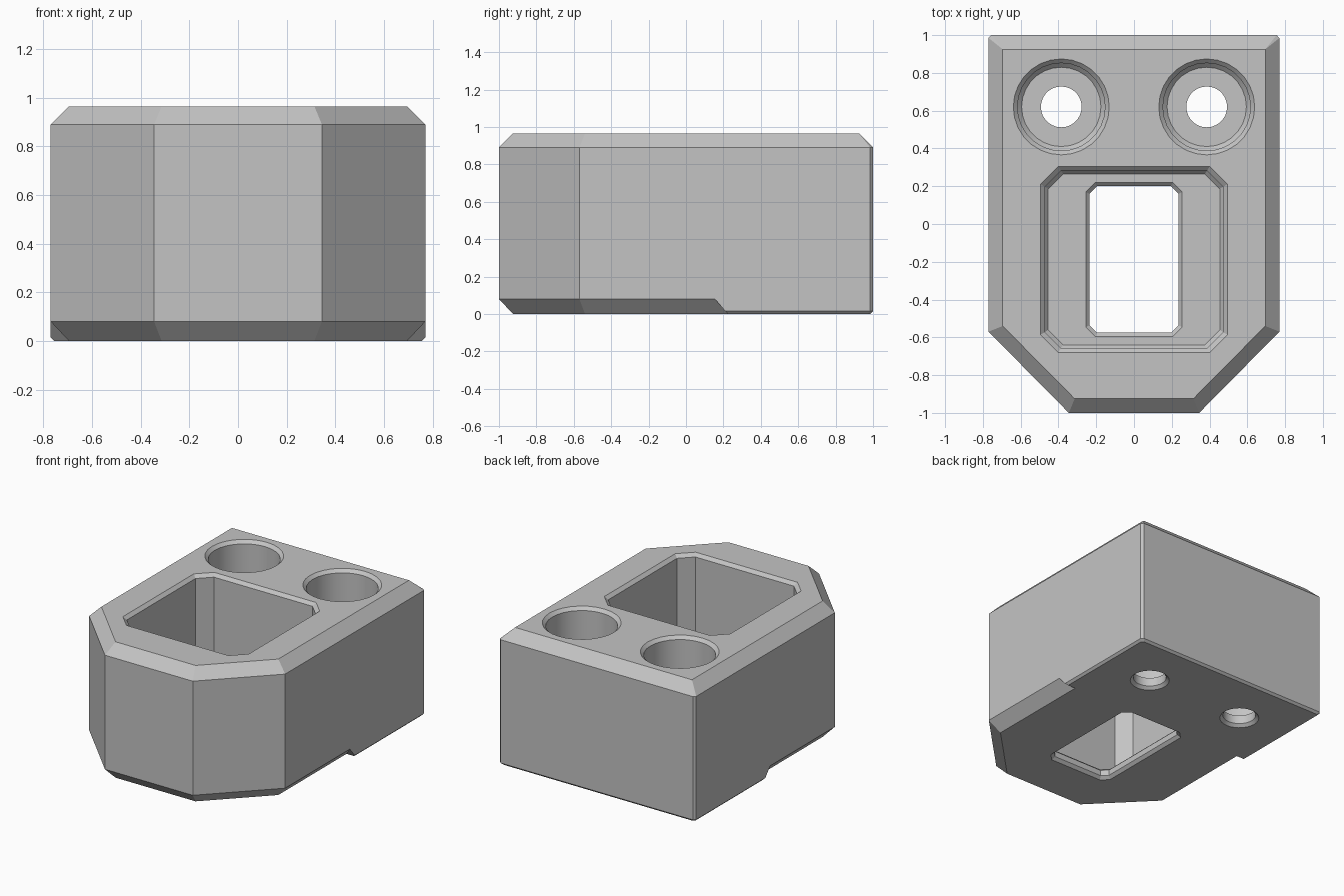
import bpy, bmesh, math

if "Cube" in bpy.data.objects:
    bpy.data.objects.remove(bpy.data.objects["Cube"], do_unlink=True)

grey = bpy.data.materials.new("plain grey")
grey.use_nodes = True
grey.diffuse_color = (0.55, 0.55, 0.55, 1)
grey.node_tree.nodes["Principled BSDF"].inputs["Base Color"].default_value = grey.diffuse_color


def loft(name, rings):
    """Solid skinned through rings that share one point count."""
    bm = bmesh.new()
    loops = [[bm.verts.new(p) for p in ring] for ring in rings]
    n = len(loops[0])
    for low, high in zip(loops, loops[1:]):
        for i in range(n):
            j = (i + 1) % n
            bm.faces.new((low[i], low[j], high[j], high[i]))
    bm.faces.new(loops[0][::-1])
    bm.faces.new(loops[-1])
    bmesh.ops.remove_doubles(bm, verts=bm.verts, dist=1e-5)
    bmesh.ops.recalc_face_normals(bm, faces=bm.faces)
    mesh = bpy.data.meshes.new(name)
    bm.to_mesh(mesh)
    bm.free()
    mesh.materials.append(grey)
    obj = bpy.data.objects.new(name, mesh)
    bpy.context.collection.objects.link(obj)
    return obj


def mirrored(half):
    return half + [(-x, y, z) for x, y, z in reversed(half)]


def cut_rect(hx, hy, c, z, cy=-0.1875):
    """Rectangle with clipped corners."""
    return mirrored([(hx - c, cy + hy, z), (hx, cy + hy - c, z),
                     (hx, cy - hy + c, z), (hx - c, cy - hy, z)])


def circle(cx, cy, r, z, n=28):
    return [(cx + r * math.cos(math.tau * i / n),
             cy + r * math.sin(math.tau * i / n), z) for i in range(n)]


TOP, RIM, FLOOR = 0.965, 0.89, 0.08
W, B = 0.77, 0.015      # half width, small bevel
D = 0.075               # large chamfer


def wall(z):
    return mirrored([(W - B, 1, z), (W, 1 - B, z), (W, 0.21, z),
                     (W, 0.155, z), (W, -0.57, z), (0.345, -1, z)])


# Body: wide chamfer round the front underside, stepping to a small bevel behind
base = mirrored([(W - 2 * B, 1 - B, 0), (W - B, 1 - 2 * B, 0), (W - B, 0.225, 0),
                 (W - D, 0.225, 0), (W - D, -0.54, 0), (0.314, -1 + D, 0)])
lower = [(x, y, B if y > 0.2 else 0.08) for x, y, z in wall(0)]
crown = mirrored([(W - D, 1 - D, TOP), (W - D, 1 - D, TOP), (W - D, 0.21, TOP),
                  (W - D, 0.155, TOP), (W - D, -0.54, TOP), (0.314, -1 + D, TOP)])
body = loft("block_body", [base, lower, wall(RIM), crown])

# Rectangular pocket with a smaller window through its floor
cutters = [loft("pocket_cutter", [
    cut_rect(0.275, 0.428, 0.055, -0.02),
    cut_rect(0.235, 0.388, 0.04, 0.02),
    cut_rect(0.235, 0.388, 0.04, FLOOR - 0.02),
    cut_rect(0.255, 0.408, 0.05, FLOOR),
    cut_rect(0.455, 0.453, 0.08, FLOOR),
    cut_rect(0.472, 0.470, 0.085, FLOOR + 0.02),
    cut_rect(0.472, 0.470, 0.085, TOP - 0.022),
    cut_rect(0.515, 0.513, 0.103, TOP + 0.02)])]

# Two counterbored screw holes
for side, label in ((1, "left"), (-1, "right")):
    profile = [(0.15, -0.02), (0.108, 0.02), (0.108, FLOOR), (0.21, FLOOR),
               (0.232, FLOOR + 0.022), (0.232, TOP - 0.022), (0.274, TOP + 0.02)]
    cutters.append(loft(label + "_bore_cutter",
                        [circle(side * 0.385, 0.62, r, z) for r, z in profile]))

for cutter in cutters:
    cutter.hide_render = True
    cutter.hide_viewport = True
    mod = body.modifiers.new("cut", "BOOLEAN")
    mod.operation = "DIFFERENCE"
    mod.solver = "EXACT"
    mod.object = cutter

# Apply the cuts, drop the cutters and keep edges crisp
bpy.context.view_layer.objects.active = body
body.select_set(True)
for mod in list(body.modifiers):
    bpy.ops.object.modifier_apply(modifier=mod.name)
for cutter in cutters:
    bpy.data.objects.remove(cutter, do_unlink=True)
bpy.ops.object.shade_smooth_by_angle(angle=math.radians(25))
